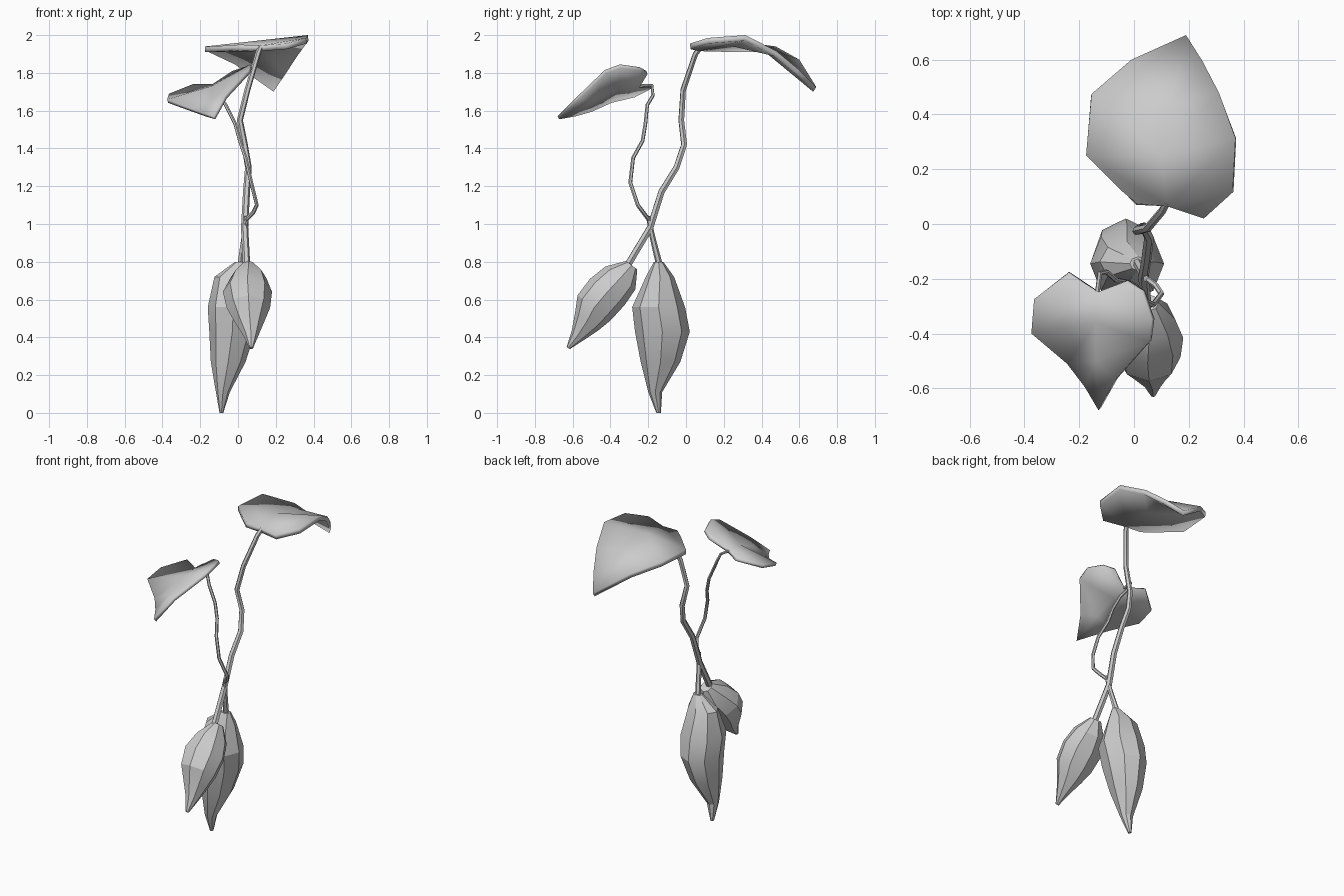
import bpy
import bmesh
from math import cos, sin, tau
from mathutils import Vector

default_cube = bpy.data.objects.get("Cube")
if default_cube:
    bpy.data.objects.remove(default_cube, do_unlink=True)


def activate(obj):
    bpy.ops.object.select_all(action="DESELECT")
    obj.select_set(True)
    bpy.context.view_layer.objects.active = obj


def mesh_object(name, bm, smooth_angle):
    mesh = bpy.data.meshes.new(name)
    bm.to_mesh(mesh)
    bm.free()
    obj = bpy.data.objects.new(name, mesh)
    bpy.context.collection.objects.link(obj)
    activate(obj)
    bpy.ops.object.shade_smooth_by_angle(angle=smooth_angle)
    return obj


def tuber(name, origin, axis, rings, sides=8):
    """Loft elliptical rings (distance, centre and radius across, centre and radius deep)."""
    axis = Vector(axis).normalized()
    across = Vector((1, 0, 0))
    deep = axis.cross(across)
    bm = bmesh.new()
    loops = []
    for distance, cx, rx, cv, rv in rings:
        centre = Vector(origin) + axis * distance
        loop = []
        for i in range(sides):
            angle = tau * i / sides
            offset = across * (cx + rx * cos(angle)) + deep * (cv + rv * sin(angle))
            loop.append(bm.verts.new(centre + offset))
        loops.append(loop)
    for upper, lower in zip(loops, loops[1:]):
        for i in range(sides):
            j = (i + 1) % sides
            bm.faces.new((upper[i], upper[j], lower[j], lower[i]))
    bm.faces.new(loops[0])
    bm.faces.new(loops[-1])
    bmesh.ops.recalc_face_normals(bm, faces=bm.faces)
    return mesh_object(name, bm, 0.4)


def stem(name, points, start_radius, end_radius):
    """Tapering, angular tube along a path."""
    curve = bpy.data.curves.new(name, "CURVE")
    curve.dimensions = "3D"
    curve.bevel_depth = 1
    curve.bevel_resolution = 1
    curve.use_fill_caps = True
    spline = curve.splines.new("POLY")
    spline.points.add(len(points) - 1)
    for i, (point, co) in enumerate(zip(spline.points, points)):
        blend = i / (len(points) - 1)
        point.co = (*co, 1)
        point.radius = start_radius + (end_radius - start_radius) * blend
    obj = bpy.data.objects.new(name, curve)
    bpy.context.collection.objects.link(obj)
    activate(obj)
    bpy.ops.object.convert(target="MESH")
    bpy.ops.object.shade_smooth_by_angle(angle=0.6)
    return obj


def leaf(name, rib, halves, thickness):
    """Heart-shaped blade: a central rib with a five-point margin on each side."""
    bm = bmesh.new()
    base, low, high, tip = [bm.verts.new(p) for p in rib]
    for margin in halves:
        a, b, c, d, e = [bm.verts.new(p) for p in margin]
        for corners in ((base, a, b), (base, b, c, low), (low, c, d, high), (high, d, e, tip)):
            face = bm.faces.new(corners)
            face.normal_update()
            if face.normal.z < 0:
                face.normal_flip()
    obj = mesh_object(name, bm, 0.7)
    shell = obj.modifiers.new("Thickness", "SOLIDIFY")
    shell.thickness = thickness
    shell.offset = -1
    return obj


# Swollen roots
tuber("large_tuber", (0, -0.145, 0.8), (0, 0, -1), [
    (0, 0.015, 0.03, 0, 0.025),
    (0.08, -0.025, 0.1, -0.007, 0.075),
    (0.24, -0.025, 0.135, 0, 0.14),
    (0.37, -0.03, 0.122, -0.02, 0.145),
    (0.53, -0.052, 0.092, -0.01, 0.105),
    (0.69, -0.08, 0.037, 0.018, 0.037),
    (0.8, -0.088, 0.01, 0, 0.012),
])
tuber("small_tuber", (0, -0.285, 0.78), (0, -0.606, -0.796), [
    (0, 0.055, 0.035, 0.003, 0.037),
    (0.09, 0.055, 0.095, 0.01, 0.1),
    (0.19, 0.05, 0.13, 0.02, 0.115),
    (0.3, 0.055, 0.115, 0.025, 0.11),
    (0.38, 0.06, 0.08, 0.012, 0.078),
    (0.47, 0.068, 0.04, 0.005, 0.04),
    (0.553, 0.07, 0.01, 0.005, 0.01),
])

# Stems joining the roots to the leaves
stem("main_stem", [
    (0.045, -0.31, 0.78), (0.035, -0.19, 0.98), (0.045, -0.13, 1.17),
    (0.055, -0.05, 1.3), (0.035, -0.01, 1.42), (0.01, -0.025, 1.55),
    (0.05, -0.015, 1.71), (0.105, 0.05, 1.9), (0.12, 0.08, 1.94),
], 0.02, 0.014)
stem("large_tuber_stem", [
    (0.012, -0.14, 0.78), (0.03, -0.175, 0.92), (0.045, -0.2, 1.04),
], 0.018, 0.012)
stem("thin_stem", [
    (0.04, -0.195, 1.02), (0.08, -0.225, 1.06), (0.1, -0.255, 1.1),
    (0.07, -0.295, 1.22), (0.04, -0.28, 1.35), (0.01, -0.23, 1.44),
    (-0.015, -0.215, 1.53), (-0.065, -0.205, 1.63), (-0.1, -0.175, 1.68),
    (-0.125, -0.18, 1.735), (-0.135, -0.26, 1.73),
], 0.011, 0.009)

# Leaves: rib from notch to tip, then left and right margins
leaf("large_leaf",
     [(0.12, 0.065, 1.945), (0.1, 0.25, 1.97), (0.13, 0.44, 1.93), (0.19, 0.69, 1.725)],
     [[(0.255, 0.02, 1.955), (0.36, 0.115, 1.985), (0.37, 0.315, 2),
       (0.31, 0.48, 1.915), (0.25, 0.595, 1.82)],
      [(0.01, 0.075, 1.95), (-0.05, 0.125, 1.945), (-0.175, 0.25, 1.94),
       (-0.155, 0.475, 1.94), (-0.01, 0.6, 1.87)]],
     0.03)
leaf("small_leaf",
     [(-0.135, -0.25, 1.74), (-0.14, -0.36, 1.73), (-0.14, -0.5, 1.665), (-0.13, -0.68, 1.57)],
     [[(-0.03, -0.21, 1.81), (0.03, -0.245, 1.83), (0.065, -0.35, 1.845),
       (0.055, -0.43, 1.815), (-0.07, -0.57, 1.68)],
      [(-0.24, -0.18, 1.74), (-0.365, -0.275, 1.69), (-0.375, -0.4, 1.66),
       (-0.245, -0.51, 1.61), (-0.18, -0.595, 1.585)]],
     0.02)
